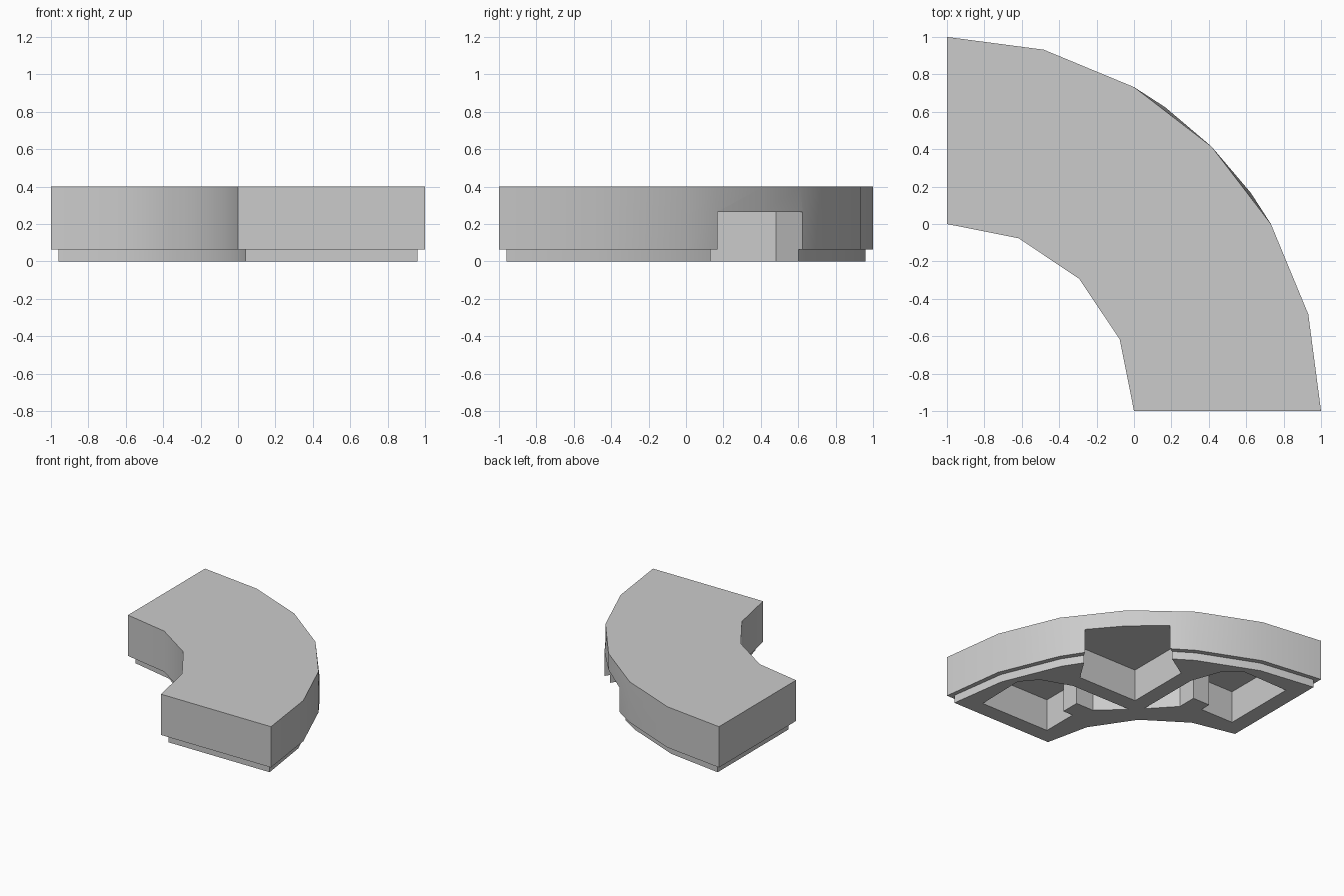
import bpy, bmesh, math

if "Cube" in bpy.data.objects:
    bpy.data.objects.remove(bpy.data.objects["Cube"])

SKIRT, CEIL, TOP, INSET = 0.065, 0.265, 0.4, 0.04


def loft(name, loops):
    """Closed solid through a stack of loops given as (points_2d, z)."""
    bm = bmesh.new()
    rings = [[bm.verts.new((x, y, z)) for x, y in pts] for pts, z in loops]
    n = len(rings[0])
    for a, b in zip(rings, rings[1:]):
        for i in range(n):
            j = (i + 1) % n
            bm.faces.new((a[i], a[j], b[j], b[i]))
    bm.faces.new(rings[0][::-1])
    bm.faces.new(rings[-1])
    bmesh.ops.recalc_face_normals(bm, faces=bm.faces)
    mesh = bpy.data.meshes.new(name)
    bm.to_mesh(mesh)
    bm.free()
    obj = bpy.data.objects.new(name, mesh)
    bpy.context.collection.objects.link(obj)
    return obj


def polar(r, deg):
    a = math.radians(deg)
    return (-1 + r * math.cos(a), -1 + r * math.sin(a))


def outline(inset, flat_top=False):
    """Quarter ring: 6 outer sides (plus two notch corners), 4 inner sides."""
    ro, ri = 2 - inset, 1 + inset
    notch_a = 35.7
    outer = [polar(ro, a) for a in (0, 15, 30, notch_a, 45, 90 - notch_a, 60, 75, 90)]
    if flat_top:  # notch corners fall back onto the straight sides
        k = ro * math.cos(math.radians(7.5)) / math.cos(math.radians(notch_a - 37.5))
        outer[3], outer[5] = polar(k, notch_a), polar(k, 90 - notch_a)
    inner = [polar(ri, a) for a in (90, 67.5, 45, 22.5, 0)]
    lo = -1 + inset
    outer[0], outer[-1] = (1 - inset, lo), (lo, 1 - inset)
    inner[0], inner[-1] = (lo, inset), (inset, lo)
    return outer + inner


# Corner body with recessed skirt
body = loft("corner_tile", [
    (outline(INSET), 0), (outline(INSET), SKIRT), (outline(0), SKIRT),
    (outline(0), CEIL), (outline(0, True), TOP)])

# Outer notch and the two mirrored underside pockets
notch = [(-0.06, -0.06), (0.48, -0.06), (0.622, 0.165), (0.8, 0.45),
         (0.8, 0.8), (0.45, 0.8), (0.165, 0.622), (-0.06, 0.48)]
pocket = [(0.16, -0.83), (0.79, -0.83), (0.80, -0.41), (0.69, -0.28),
          (0.44, -0.19), (-0.11, -0.19), (0.09, -0.375), (0.25, -0.375),
          (0.25, -0.53), (0.16, -0.53)]
mirrored = [(y, x) for x, y in pocket[::-1]]
cutters = [loft(n, [(p, -0.1), (p, CEIL)]) for n, p in (
    ("notch_cutter", notch), ("pocket_cutter", pocket),
    ("pocket_cutter_mirrored", mirrored))]

bpy.context.view_layer.objects.active = body
body.select_set(True)
for c in cutters:
    c.hide_render = True
    mod = body.modifiers.new("cut", 'BOOLEAN')
    mod.operation, mod.solver, mod.object = 'DIFFERENCE', 'EXACT', c
    bpy.ops.object.modifier_apply(modifier=mod.name)
    bpy.data.objects.remove(c, do_unlink=True)

bpy.ops.object.shade_smooth_by_angle(angle=math.radians(30))
